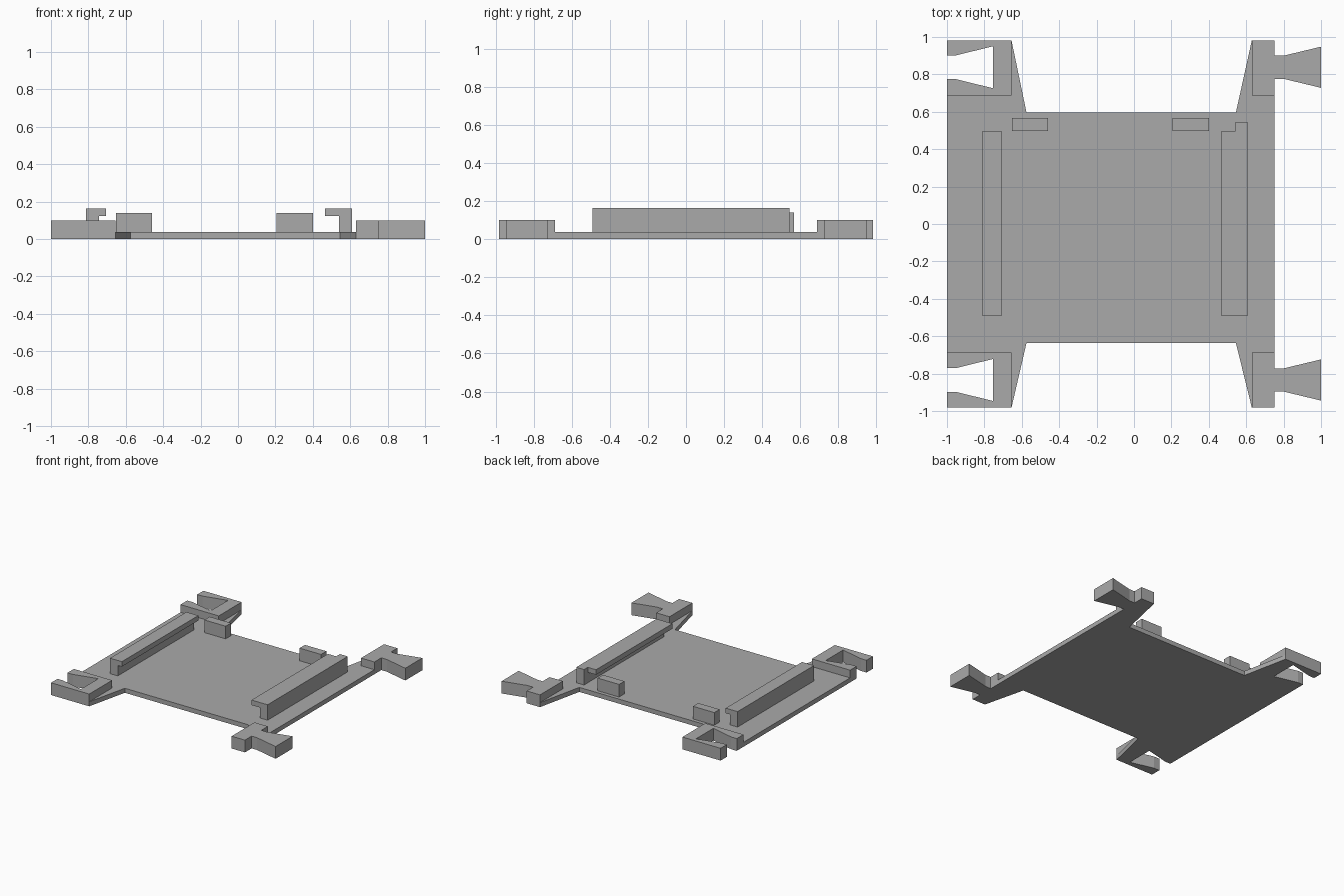
import bpy, bmesh

if "Cube" in bpy.data.objects:
    bpy.data.objects.remove(bpy.data.objects["Cube"])

grey = bpy.data.materials.new("plain grey")
grey.diffuse_color = (0.40, 0.40, 0.40, 1)
grey.use_nodes = True
grey.node_tree.nodes["Principled BSDF"].inputs["Base Color"].default_value = grey.diffuse_color


def prism(name, outline, start, end, axis="z"):
    """Extrude a flat outline: (x, y) along z, or (x, z) along y."""
    place = (lambda a, b: (a, b, start)) if axis == "z" else (lambda a, b: (a, start, b))
    bm = bmesh.new()
    face = bm.faces.new([bm.verts.new(place(a, b)) for a, b in outline])
    new = bmesh.ops.extrude_face_region(bm, geom=[face])["geom"]
    d = end - start
    bmesh.ops.translate(bm, verts=[v for v in new if isinstance(v, bmesh.types.BMVert)],
                        vec=(0, 0, d) if axis == "z" else (0, d, 0))
    bmesh.ops.recalc_face_normals(bm, faces=bm.faces)
    mesh = bpy.data.meshes.new(name)
    bm.to_mesh(mesh)
    bm.free()
    mesh.materials.append(grey)
    obj = bpy.data.objects.new(name, mesh)
    bpy.context.collection.objects.link(obj)
    return obj


def rect(x0, x1, y0, y1):
    return [(x0, y0), (x1, y0), (x1, y1), (x0, y1)]


BASE, PAD, RAIL = 0.037, 0.10, 0.163
EDGE, INNER = 0.982, 0.687

# Thin base plate with tapered webs running out to the corner pads
prism("base_plate", [
    (-1, -INNER), (-0.655, -INNER), (-0.655, -EDGE), (-0.575, -0.637),
    (0.545, -0.637), (0.63, -EDGE), (0.63, -INNER), (0.75, -INNER),
    (0.75, INNER), (0.63, INNER), (0.63, EDGE), (0.545, 0.597),
    (-0.575, 0.597), (-0.655, EDGE), (-0.655, INNER), (-1, INNER)], 0, BASE)

# Dovetail connectors: sockets on the left corners, tabs on the right
for side, yc in (("front", -0.834), ("back", 0.838)):
    low, high = (-EDGE, -INNER) if yc < 0 else (INNER, EDGE)
    prism(side + "_socket", [
        (-1, low), (-0.655, low), (-0.655, high), (-1, high),
        (-1, yc + 0.064), (-0.95, yc + 0.064), (-0.755, yc + 0.112),
        (-0.755, yc - 0.112), (-0.95, yc - 0.064), (-1, yc - 0.064)], 0, PAD)
    prism(side + "_tab", [
        (0.63, low), (0.75, low), (0.75, yc - 0.062), (0.80, yc - 0.062),
        (1, yc - 0.11), (1, yc + 0.11), (0.80, yc + 0.062),
        (0.75, yc + 0.062), (0.75, high), (0.63, high)], 0, PAD)

# Lipped rails that hold a board between them
prism("left_rail", [(-0.812, BASE), (-0.742, BASE), (-0.742, 0.122), (-0.705, 0.122),
                    (-0.705, RAIL), (-0.812, RAIL)], -0.49, 0.495, "y")
prism("right_rail", [(0.61, BASE), (0.54, BASE), (0.54, 0.122), (0.465, 0.122),
                     (0.465, RAIL), (0.61, RAIL)], -0.49, 0.495, "y")
prism("right_rail_end", rect(0.54, 0.61, 0.495, 0.543), BASE, RAIL)

# Stop blocks along the back edge
prism("left_stop", rect(-0.652, -0.46, 0.498, 0.567), BASE, 0.14)
prism("right_stop", rect(0.207, 0.40, 0.498, 0.567), BASE, 0.14)
